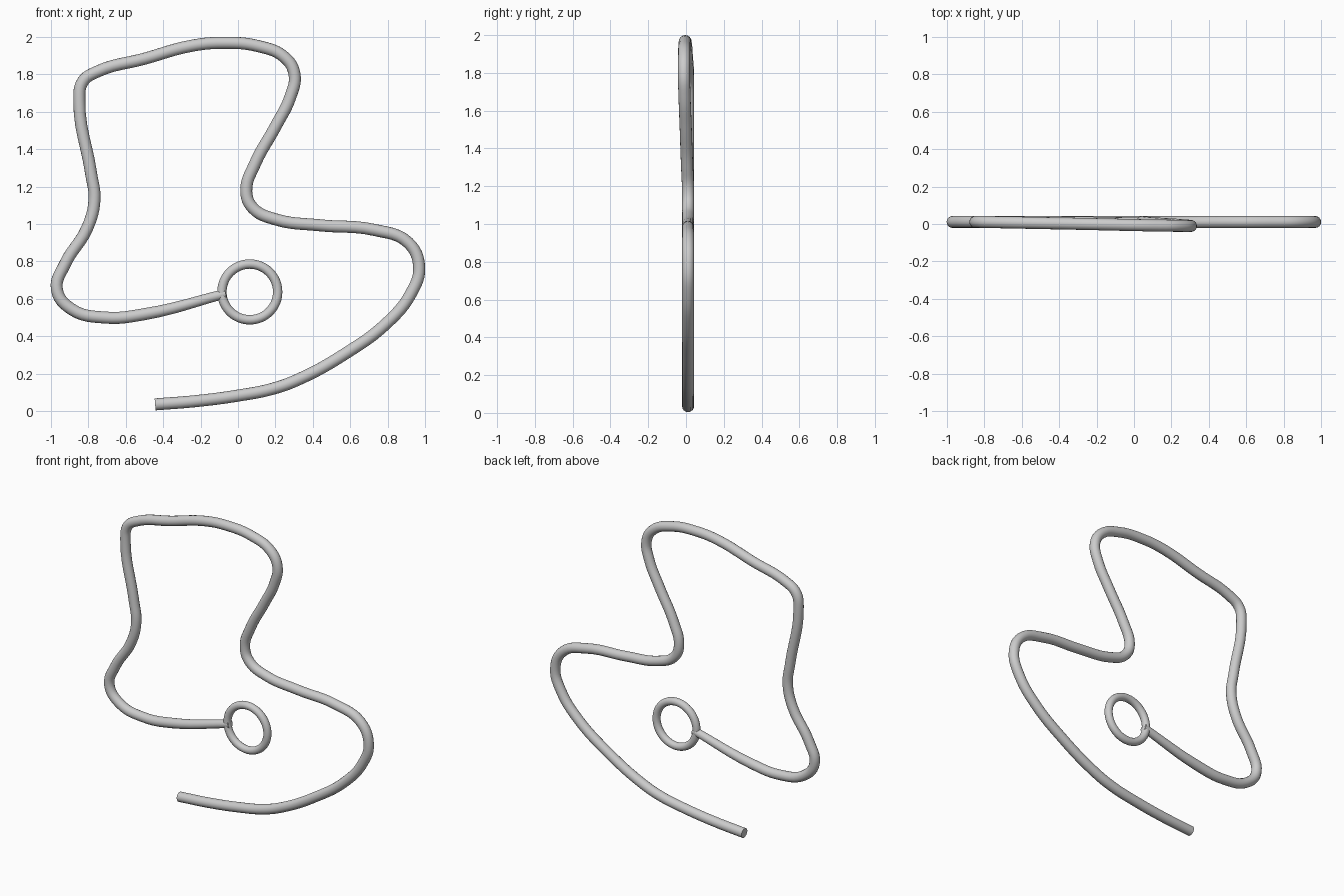
import bpy, math

if "Cube" in bpy.data.objects:
    bpy.data.objects.remove(bpy.data.objects["Cube"])

WIRE_R = 0.032
Y = 0.011

# Bent wire centreline: x, y, z
path = [
    (-0.443, Y, 0.036), (-0.22, Y, 0.054), (0.0, Y, 0.083), (0.18, Y, 0.118),
    (0.32, Y, 0.168), (0.57, Y, 0.305), (0.80, Y, 0.475), (0.925, Y, 0.63),
    (0.968, Y, 0.77), (0.91, Y, 0.90), (0.73, Y, 0.968), (0.437, Y, 0.993),
    (0.20, Y, 1.025), (0.08, Y, 1.085), (0.044, Y, 1.175), (0.09, 0.005, 1.32),
    (0.20, -0.002, 1.52), (0.28, -0.008, 1.68), (0.302, -0.011, 1.80),
    (0.25, -0.01, 1.89), (0.11, -0.008, 1.95), (-0.08, -0.004, 1.968),
    (-0.25, 0.0, 1.952), (-0.50, 0.005, 1.883), (-0.755, 0.01, 1.813),
    (-0.83, Y, 1.76), (-0.848, Y, 1.66), (-0.785, Y, 1.27), (-0.767, Y, 1.13),
    (-0.805, Y, 0.98), (-0.925, Y, 0.785), (-0.968, Y, 0.65),
    (-0.89, Y, 0.545), (-0.71, Y, 0.50), (-0.50, Y, 0.518), (-0.066, Y, 0.628),
]
curve = bpy.data.curves.new("bent_wire", 'CURVE')
curve.dimensions = '3D'
curve.bevel_depth = WIRE_R
curve.bevel_resolution = 6
curve.resolution_u = 6
curve.use_fill_caps = True
spline = curve.splines.new('BEZIER')
spline.bezier_points.add(len(path) - 1)
for bp, co in zip(spline.bezier_points, path):
    bp.co = co
    bp.handle_left_type = bp.handle_right_type = 'AUTO'
spline.bezier_points[-1].radius = 0.8

wire = bpy.data.objects.new("bent_wire", curve)
bpy.context.collection.objects.link(wire)
bpy.context.view_layer.objects.active = wire
wire.select_set(True)
bpy.ops.object.convert(target='MESH')
bpy.ops.object.shade_smooth_by_angle(angle=math.radians(40))

# Ring at the inner end of the wire
bpy.ops.mesh.primitive_torus_add(
    major_radius=0.149, minor_radius=0.025, major_segments=48, minor_segments=16,
    location=(0.063, Y, 0.637), rotation=(math.pi / 2, 0, 0))
ring = bpy.context.object
ring.name = "end_ring"
bpy.ops.object.shade_smooth_by_angle(angle=math.radians(40))
